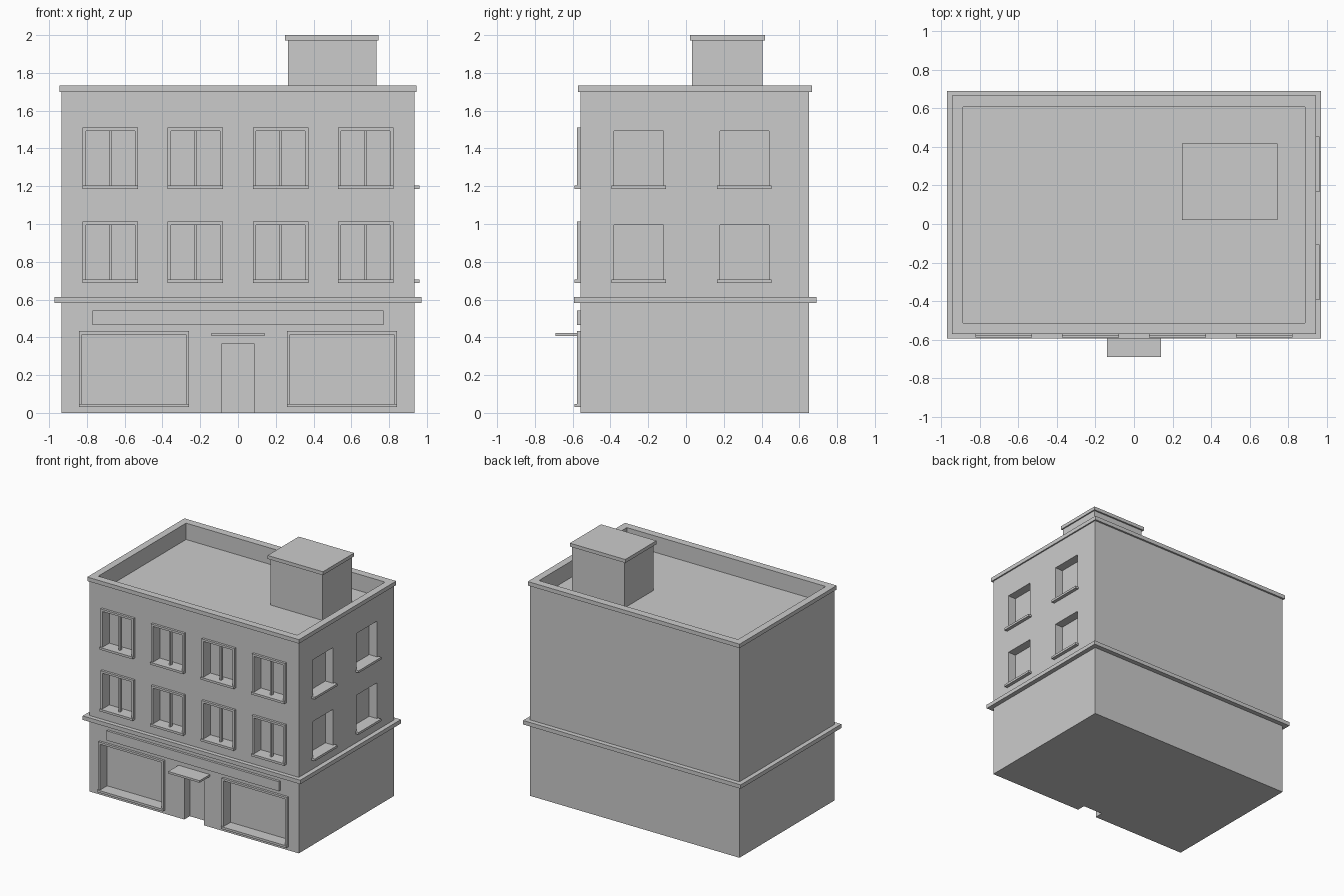
import bpy
import bmesh
from mathutils import Vector

cube = bpy.data.objects.get("Cube")
if cube:
    bpy.data.objects.remove(cube, do_unlink=True)

stone = bpy.data.materials.new("light grey stone")
stone.use_nodes = True
GREY = (0.6, 0.6, 0.6, 1)
stone.diffuse_color = GREY
stone.node_tree.nodes["Principled BSDF"].inputs["Base Color"].default_value = GREY

# Main wall planes and shared sizes
SIDE, FRONT, BACK = 0.934, -0.559, 0.652
MID = (FRONT + BACK) / 2
DECK, PARAPET, TOP = 1.60, 1.70, 1.732
RECESS = 0.07
WIN_H = 0.289
FLOORS = (0.706, 1.204)


def boxes(name, spans):
    """One object made of boxes, each given as x, y and z spans."""
    bm = bmesh.new()
    for spans_xyz in spans:
        lo = Vector([s[0] for s in spans_xyz])
        hi = Vector([s[1] for s in spans_xyz])
        made = bmesh.ops.create_cube(bm, size=1)["verts"]
        bmesh.ops.scale(bm, vec=hi - lo, verts=made)
        bmesh.ops.translate(bm, vec=(lo + hi) / 2, verts=made)
    mesh = bpy.data.meshes.new(name)
    bm.to_mesh(mesh)
    bm.free()
    mesh.materials.append(stone)
    obj = bpy.data.objects.new(name, mesh)
    bpy.context.collection.objects.link(obj)
    return obj


def around(c, half):
    return (c - half, c + half)


def cut(target, spans):
    """Subtract boxes from an object."""
    cutter = boxes("cutter", spans)
    cutter.hide_render = True
    mod = target.modifiers.new("openings", "BOOLEAN")
    mod.operation = "DIFFERENCE"
    mod.solver = "EXACT"
    mod.object = cutter
    bpy.context.view_layer.objects.active = target
    bpy.ops.object.modifier_apply(modifier=mod.name)
    bpy.data.objects.remove(cutter, do_unlink=True)


def frame(name, x, half, z0, z1, rim=0.017):
    """Raised surround on the front wall with a projecting sill."""
    face = (FRONT - 0.019, FRONT)
    boxes(name + "_frame", [
        ((x - half - rim, x - half), face, (z0, z1)),
        ((x + half, x + half + rim), face, (z0, z1)),
        (around(x, half + rim), face, (z1, z1 + rim))])
    boxes(name + "_sill", [
        (around(x, half + rim), (FRONT - 0.03, FRONT), (z0 - 0.018, z0))])


# Openings, collected while the trim is placed
openings = []
front_cut = (FRONT - 0.1, FRONT + RECESS)

# Upper front windows with a centre mullion
for floor, z in enumerate(FLOORS, 1):
    for col, x in enumerate((-0.676, -0.226, 0.226, 0.676), 1):
        name = f"front_window_{floor}_{col}"
        openings.append((around(x, 0.13), front_cut, (z, z + WIN_H)))
        frame(name, x, 0.13, z, z + WIN_H)
        boxes(name + "_mullion", [
            (around(x, 0.007), (FRONT + 0.01, FRONT + 0.035), (z, z + WIN_H))])

# Plain windows with sills on the left wall
    for col, y in enumerate((-0.25, 0.309), 1):
        openings.append(((SIDE - RECESS, SIDE + 0.1), around(y, 0.13),
                         (z, z + WIN_H)))
        boxes(f"side_window_{floor}_{col}_sill", [
            ((SIDE, SIDE + 0.028), around(y, 0.144), (z - 0.018, z))])

# Shop windows and doorway
for side, x in (("right", -0.551), ("left", 0.551)):
    openings.append((around(x, 0.275), front_cut, (0.048, 0.416)))
    frame(f"shop_window_{side}", x, 0.275, 0.048, 0.416)
openings.append((around(0, 0.088), front_cut, (-0.1, 0.364)))

# Roof well behind the parapet
well = (around(0, SIDE - 0.046), (FRONT + 0.046, BACK - 0.046))
openings.append((*well, (DECK, TOP + 0.1)))

walls = boxes("walls", [(around(0, SIDE), (FRONT, BACK), (0, PARAPET))])
cut(walls, openings)

# Parapet coping ring
coping = boxes("parapet_coping", [
    (around(0, SIDE + 0.011), (FRONT - 0.013, BACK + 0.015), (PARAPET, TOP))])
cut(coping, [(*well, (DECK, TOP + 0.1))])

# Band above the shop floor, run round the walls in four lengths
Z_BAND = (0.581, 0.613)
boxes("floor_band", [
    (around(0, 0.971), (-0.593, FRONT), Z_BAND),
    (around(0, 0.971), (BACK, 0.69), Z_BAND),
    ((SIDE, 0.971), (FRONT, BACK), Z_BAND),
    ((-0.971, -SIDE), (FRONT, BACK), Z_BAND)])

# Blank fascia board and door canopy
boxes("shop_fascia", [(around(0, 0.769), (FRONT - 0.019, FRONT), (0.464, 0.541))])
boxes("door_canopy", [(around(0, 0.14), (-0.69, FRONT), (0.407, 0.424))])

# Roof stair housing with its cap
boxes("roof_housing", [((0.266, 0.734), (0.032, 0.404), (DECK, 1.972))])
boxes("roof_housing_cap", [((0.25, 0.744), (0.02, 0.417), (1.972, 2))])
